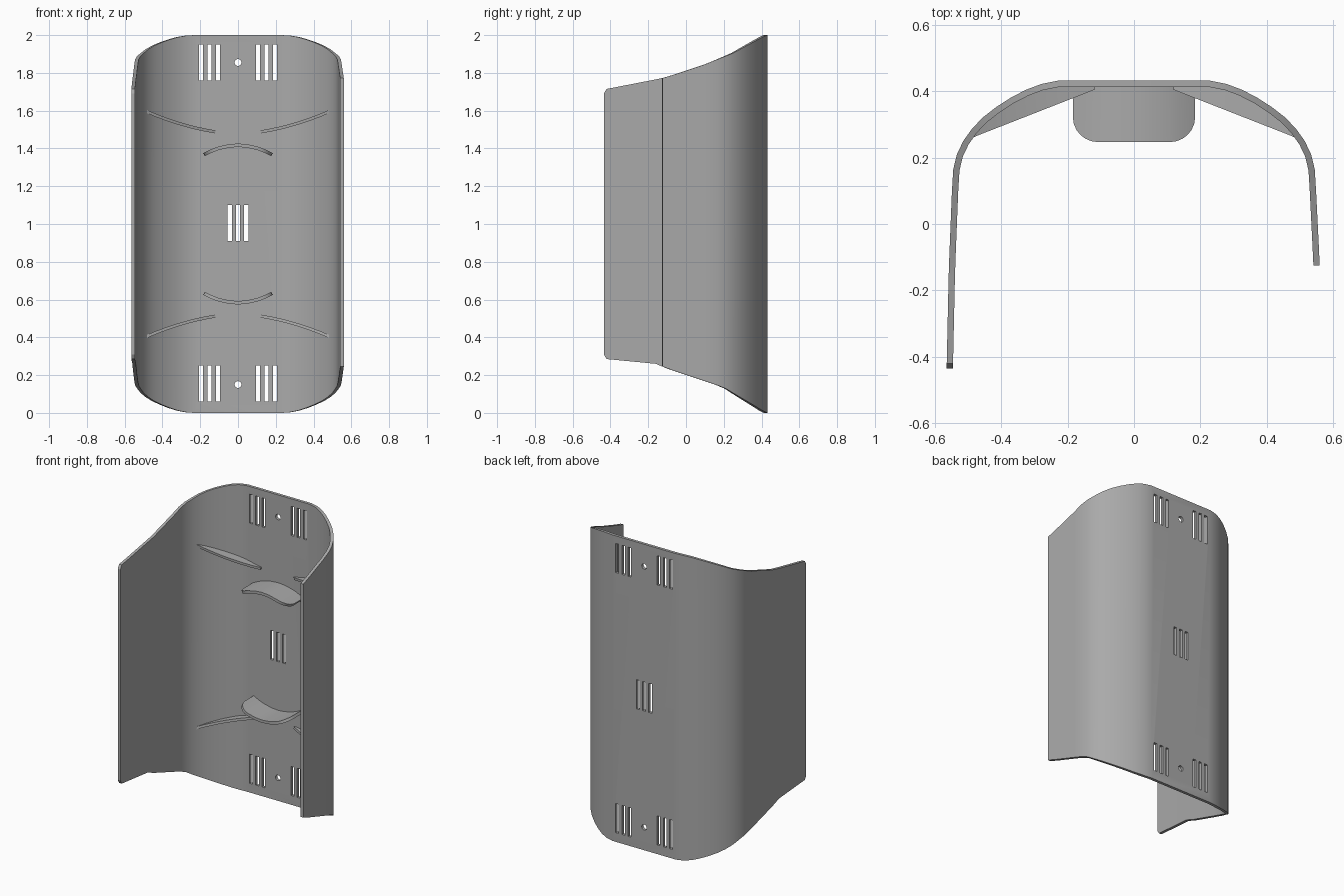
import bpy, bmesh, math
from mathutils import Matrix, Vector

if "Cube" in bpy.data.objects:
    bpy.data.objects.remove(bpy.data.objects["Cube"], do_unlink=True)

grey = bpy.data.materials.new("plain grey")
grey.use_nodes = True
grey.diffuse_color = (0.4, 0.4, 0.4, 1)
grey.node_tree.nodes["Principled BSDF"].inputs["Base Color"].default_value = (0.4, 0.4, 0.4, 1)


def add_object(name, bm):
    mesh = bpy.data.meshes.new(name)
    bm.to_mesh(mesh)
    bm.free()
    mesh.materials.append(grey)
    obj = bpy.data.objects.new(name, mesh)
    bpy.context.collection.objects.link(obj)
    return obj


def finish(obj):
    """Apply the modifiers and smooth the soft edges."""
    bpy.ops.object.select_all(action='DESELECT')
    obj.select_set(True)
    bpy.context.view_layer.objects.active = obj
    for mod in list(obj.modifiers):
        bpy.ops.object.modifier_apply(modifier=mod.name)
    bpy.ops.object.shade_smooth_by_angle(angle=math.radians(30))


def sheet(name, columns, thickness, offset):
    """A thickened strip running through pairs of points."""
    bm = bmesh.new()
    pairs = [(bm.verts.new(a), bm.verts.new(b)) for a, b in columns]
    for (a, b), (c, d) in zip(pairs, pairs[1:]):
        bm.faces.new((a, b, d, c))
    obj = add_object(name, bm)
    mod = obj.modifiers.new("thickness", 'SOLIDIFY')
    mod.thickness, mod.offset, mod.use_even_offset = thickness, offset, True
    return obj


def lerp_table(table, v):
    for (a, fa), (b, fb) in zip(table, table[1:]):
        if v <= b:
            return fa + (fb - fa) * max(0, (v - a) / (b - a))
    return table[-1][1]


# Height of the upper and lower rims by depth
top_rim = [(-0.435, 1.69), (-0.42, 1.715), (-0.11, 1.775), (0.1, 1.845),
           (0.25, 1.905), (0.36, 1.965), (0.415, 1.995), (0.432, 2.0)]
low_rim = [(-0.435, 0.31), (-0.42, 0.285), (-0.16, 0.26), (-0.1, 0.235),
           (0.2, 0.135), (0.36, 0.04), (0.415, 0.006), (0.432, 0.0)]

# Curved corner of the shell in plan, from the back panel to the side wall
corner = [(0.23, 0.432), (0.28, 0.422), (0.325, 0.405), (0.37, 0.382), (0.415, 0.353),
          (0.455, 0.322), (0.488, 0.288), (0.515, 0.25), (0.534, 0.21),
          (0.545, 0.165), (0.549, 0.1)]
long_wall = [(-0.565, -0.435), (-0.5647, -0.42), (-0.559, -0.16), (-0.557, -0.1)]
short_wall = [(0.557, -0.06), (0.56, -0.125)]
plan = long_wall + [(-x, y) for x, y in reversed(corner)] + corner + short_wall
shell = sheet("curved_shell",
              [((x, y, lerp_table(low_rim, y)), (x, y, lerp_table(top_rim, y))) for x, y in plan],
              0.019, -1)

# Slots and screw holes cut through the back panel
cut = bmesh.new()
slots = [(x * side, z) for x in (0.105, 0.15, 0.195) for side in (-1, 1) for z in (0.155, 1.855)]
slots += [(x, 1.005) for x in (-0.044, 0, 0.044)]
for x, z in slots:
    bmesh.ops.create_cube(cut, size=1, matrix=Matrix.Translation((x, 0.42, z))
                          @ Matrix.Diagonal((0.022, 0.2, 0.19, 1)))
for z in (0.15, 1.855):
    bmesh.ops.create_cone(cut, cap_ends=True, segments=20, radius1=0.018, radius2=0.018, depth=0.2,
                          matrix=Matrix.Translation((0, 0.42, z)) @ Matrix.Rotation(math.pi / 2, 4, 'X'))
cutter = add_object("slot_cutter", cut)
cutter.hide_render = True
mod = shell.modifiers.new("slots", 'BOOLEAN')
mod.operation, mod.object, mod.solver = 'DIFFERENCE', cutter, 'EXACT'
finish(shell)
bpy.data.objects.remove(cutter, do_unlink=True)


def shelf_columns(flip):
    """Arched tongue with rounded front corners."""
    half, radius, cols = 0.18, 0.075, []
    angles = [math.pi / 2 * i / 6 for i in range(7)]
    xs = [half - radius + radius * math.sin(a) for a in angles]
    for x in [-v for v in reversed(xs)] + [-0.05, 0, 0.05] + xs:
        over = max(0, abs(x) - (half - radius))
        y = 0.247 + radius - math.sqrt(max(0, radius ** 2 - over ** 2))
        z = 1.417 - 0.05 * (x / half) ** 2
        z = 2 - z if flip else z
        cols.append(((x, y, z), (x, 0.42, z)))
    return cols


def fin_columns(side, flip):
    """Sagging web between the shell corner and a straight front edge."""
    cols = []
    for i in range(13):
        t = i / 12
        x = 0.12 + 0.38 * t
        z = 1.488 + 0.06 * t + 0.055 * t * t
        z = 2 - z if flip else z
        back = lerp_table(corner, x) - 0.01
        front = min(0.405 - 0.148 * t, back - 0.005)
        cols.append(((side * x, front, z), (side * x, back, z)))
    return cols


# Shelves and corner fins, mirrored above and below the middle
for flip, level in ((False, "upper"), (True, "lower")):
    finish(sheet(level + "_shelf", shelf_columns(flip), 0.018, 0))
    for side, hand in ((1, "left"), (-1, "right")):
        finish(sheet(f"{level}_{hand}_fin", fin_columns(side, flip), 0.016, 0))
